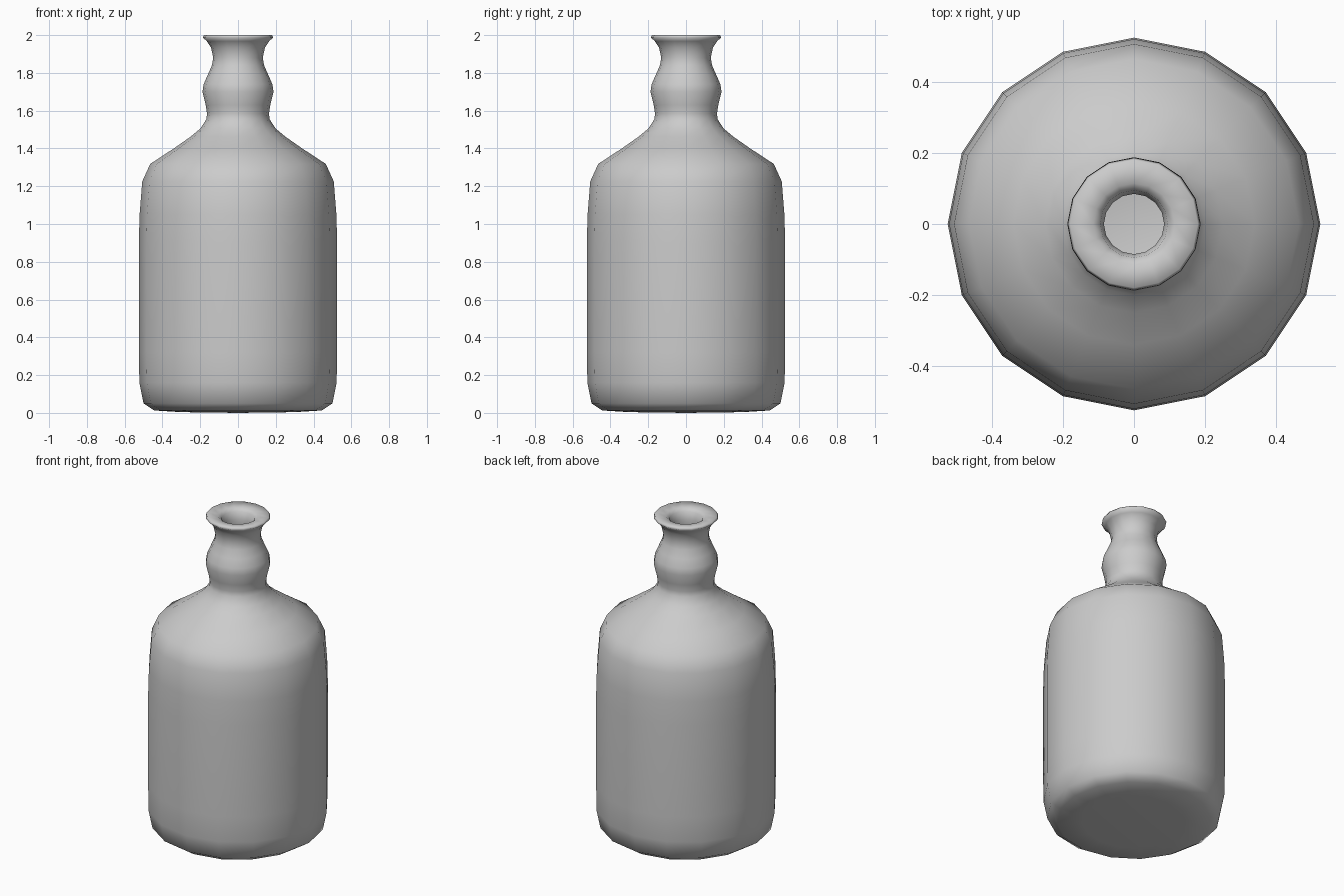
import bpy, bmesh, math

if "Cube" in bpy.data.objects:
    bpy.data.objects.remove(bpy.data.objects["Cube"])

SIDES = 16

# Outer wall from base to lip (radius, height)
OUTER = [(0.30, 0.004), (0.444, 0.013), (0.50, 0.05), (0.522, 0.16), (0.525, 0.32),
         (0.525, 0.90), (0.521, 1.05), (0.507, 1.225), (0.465, 1.318), (0.34, 1.40),
         (0.25, 1.463), (0.20, 1.505), (0.167, 1.555), (0.164, 1.585), (0.171, 1.63),
         (0.188, 1.70), (0.182, 1.74), (0.16, 1.79), (0.138, 1.84), (0.131, 1.88),
         (0.143, 1.935), (0.165, 1.968), (0.187, 1.988)]

# Lip and inner wall from mouth down to the floor
INNER = [(0.18, 2.0), (0.115, 1.992), (0.095, 1.975), (0.085, 1.93), (0.085, 1.88),
         (0.112, 1.80), (0.143, 1.70), (0.12, 1.60), (0.122, 1.54), (0.17, 1.47),
         (0.32, 1.36), (0.43, 1.29), (0.475, 1.05), (0.48, 0.90), (0.48, 0.16),
         (0.42, 0.055)]


def lathe(name, profile, base_z, floor_z):
    bm = bmesh.new()
    rings = []
    for r, z in profile:
        rings.append([bm.verts.new((r * math.cos(math.tau * i / SIDES),
                                    r * math.sin(math.tau * i / SIDES), z))
                      for i in range(SIDES)])
    for a, b in zip(rings, rings[1:]):
        for i in range(SIDES):
            j = (i + 1) % SIDES
            bm.faces.new((a[i], a[j], b[j], b[i]))
    # Close the underside and the inner floor with fans
    base = bm.verts.new((0, 0, base_z))
    floor = bm.verts.new((0, 0, floor_z))
    for i in range(SIDES):
        j = (i + 1) % SIDES
        bm.faces.new((base, rings[0][j], rings[0][i]))
        bm.faces.new((floor, rings[-1][i], rings[-1][j]))
    bmesh.ops.recalc_face_normals(bm, faces=bm.faces)
    for f in bm.faces:
        f.smooth = True
    mesh = bpy.data.meshes.new(name)
    bm.to_mesh(mesh)
    bm.free()
    obj = bpy.data.objects.new(name, mesh)
    bpy.context.collection.objects.link(obj)
    return obj


# Hollow bottle
lathe("bottle", OUTER + INNER, 0.0, 0.05)
